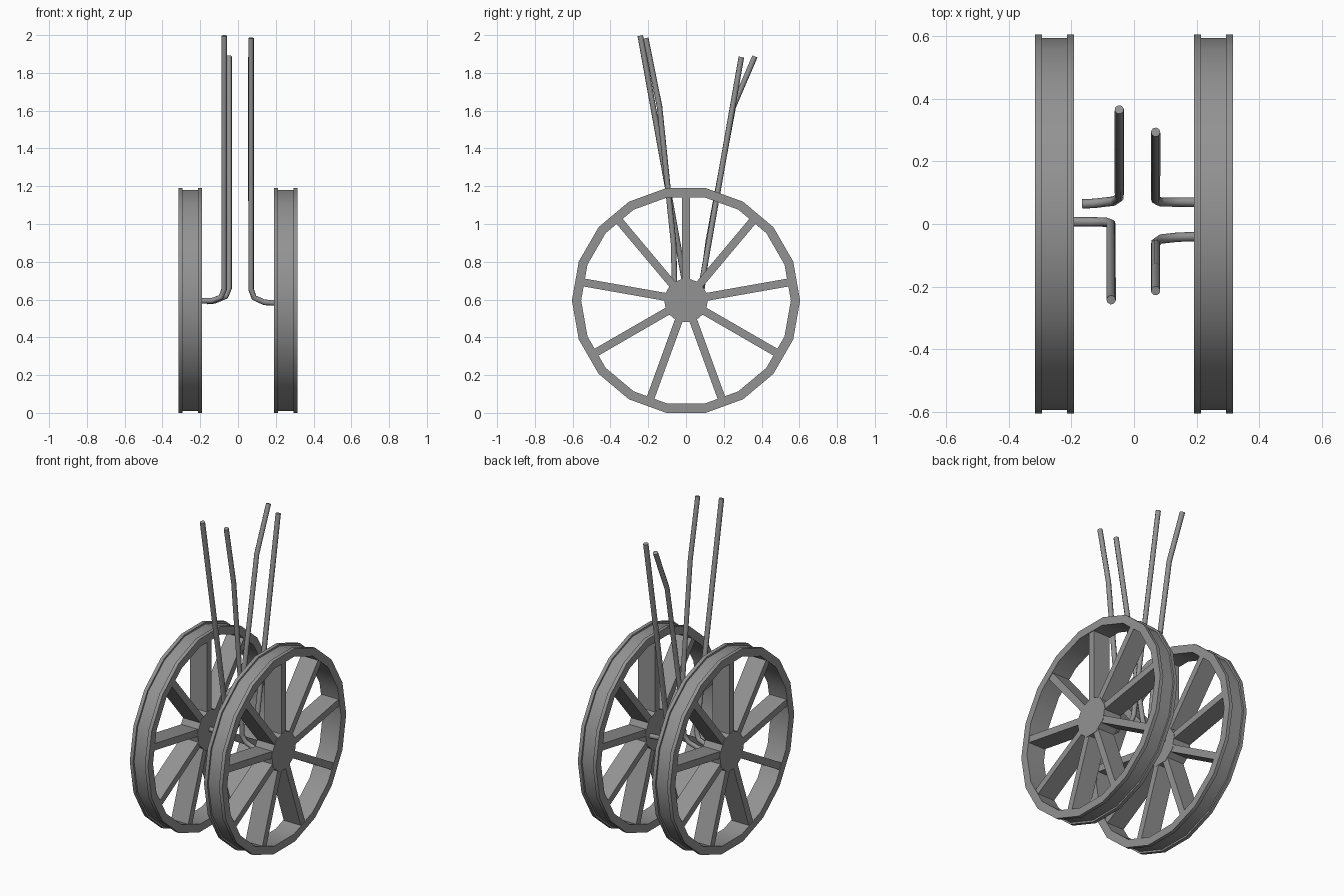
import bpy, bmesh
from math import sin, cos, pi, radians
from mathutils import Matrix

if "Cube" in bpy.data.objects:
    bpy.data.objects.remove(bpy.data.objects["Cube"])

CZ = 0.595        # axle height
SIDES = 18

# dark grey paint
paint = bpy.data.materials.new("dark_grey")
paint.diffuse_color = (.29, .29, .29, 1)
paint.use_nodes = True
paint.node_tree.nodes["Principled BSDF"].inputs["Base Color"].default_value = paint.diffuse_color


def link(ob, angle):
    # paint, then smooth everything flatter than the angle
    ob.data.materials.append(paint)
    bpy.context.collection.objects.link(ob)
    bpy.ops.object.select_all(action='DESELECT')
    ob.select_set(True)
    bpy.context.view_layer.objects.active = ob
    if ob.type == 'CURVE':
        bpy.ops.object.convert(target='MESH')
    bpy.ops.object.shade_smooth_by_angle(angle=radians(angle))
    return ob


def finish(bm, name):
    bmesh.ops.recalc_face_normals(bm, faces=bm.faces)
    me = bpy.data.meshes.new(name)
    bm.to_mesh(me)
    bm.free()
    return link(bpy.data.objects.new(name, me), 30)


def rim(name, cx):
    # closed channel profile (x offset, radius) swept around the axle
    profile = [(-.062, .555), (-.062, .604), (-.040, .604), (-.040, .593),
               (.040, .593), (.040, .604), (.062, .604), (.062, .555)]
    bm = bmesh.new()
    rings = []
    for i in range(SIDES):
        a = radians(10) + 2 * pi * i / SIDES
        rings.append([bm.verts.new((cx + x, r * sin(a), CZ + r * cos(a))) for x, r in profile])
    n = len(profile)
    for i in range(SIDES):
        p, q = rings[i], rings[(i + 1) % SIDES]
        for j in range(n):
            k = (j + 1) % n
            bm.faces.new((p[j], p[k], q[k], q[j]))
    return finish(bm, name)


def spokes(name, cx):
    # nine deep planks, one pointing straight up
    bm = bmesh.new()
    for i in range(9):
        m = (Matrix.Translation((cx, 0, CZ)) @ Matrix.Rotation(radians(40 * i), 4, 'X')
             @ Matrix.Translation((0, 0, .325)) @ Matrix.Diagonal((.116, .042, .47, 1)))
        bmesh.ops.create_cube(bm, size=1, matrix=m)
    return finish(bm, name)


def hub(name, cx):
    # nine-sided block, a corner behind each spoke
    bm = bmesh.new()
    bmesh.ops.create_cone(bm, cap_ends=True, segments=9, radius1=.121, radius2=.121, depth=.120)
    top = max(bm.verts, key=lambda v: v.co.y).co
    turn = Matrix(((0, 0, 1, cx), (1, 0, 0, 0), (0, 1, 0, CZ), (0, 0, 0, 1)))
    spin = Matrix.Rotation(math_angle(top), 4, 'Z')
    bmesh.ops.transform(bm, matrix=turn @ spin, verts=bm.verts)
    return finish(bm, name)


def math_angle(co):
    # turn needed to bring a corner onto the +y axis
    from math import atan2
    return pi / 2 - atan2(co.y, co.x)


def rod(name, pts):
    # bent round bar along a path
    cu = bpy.data.curves.new(name, 'CURVE')
    cu.dimensions = '3D'
    cu.bevel_depth = .015
    cu.bevel_resolution = 2
    cu.use_fill_caps = True
    sp = cu.splines.new('POLY')
    sp.points.add(len(pts) - 1)
    for p, c in zip(sp.points, pts):
        p.co = (*c, 1)
    return link(bpy.data.objects.new(name, cu), 50)


# wheels
for side, cx in (("left", -.253), ("right", .253)):
    rim(side + "_wheel_rim", cx)
    spokes(side + "_wheel_spokes", cx)
    hub(side + "_wheel_hub", cx)

# shaft rods: elbow out of the hub, then up
rod("left_front_rod", [(-.20, .007, .593), (-.14, .007, .593), (-.09, .006, .612),
                       (-.073, 0, .655), (-.073, -.242, 1.997)])
rod("left_rear_rod", [(-.165, .064, .59), (-.125, .066, .593), (-.065, .073, .617),
                      (-.047, .085, .66), (-.047, .118, .91), (-.047, .25, 1.62),
                      (-.047, .365, 1.887)])
rod("right_rear_rod", [(.20, .07, .582), (.14, .07, .585), (.085, .07, .61),
                       (.069, .078, .655), (.069, .293, 1.884)])
rod("right_front_rod", [(.20, -.04, .582), (.14, -.042, .585), (.085, -.048, .61),
                        (.069, -.06, .655), (.069, -.066, .9), (.069, -.14, 1.62),
                        (.069, -.213, 1.984)])
